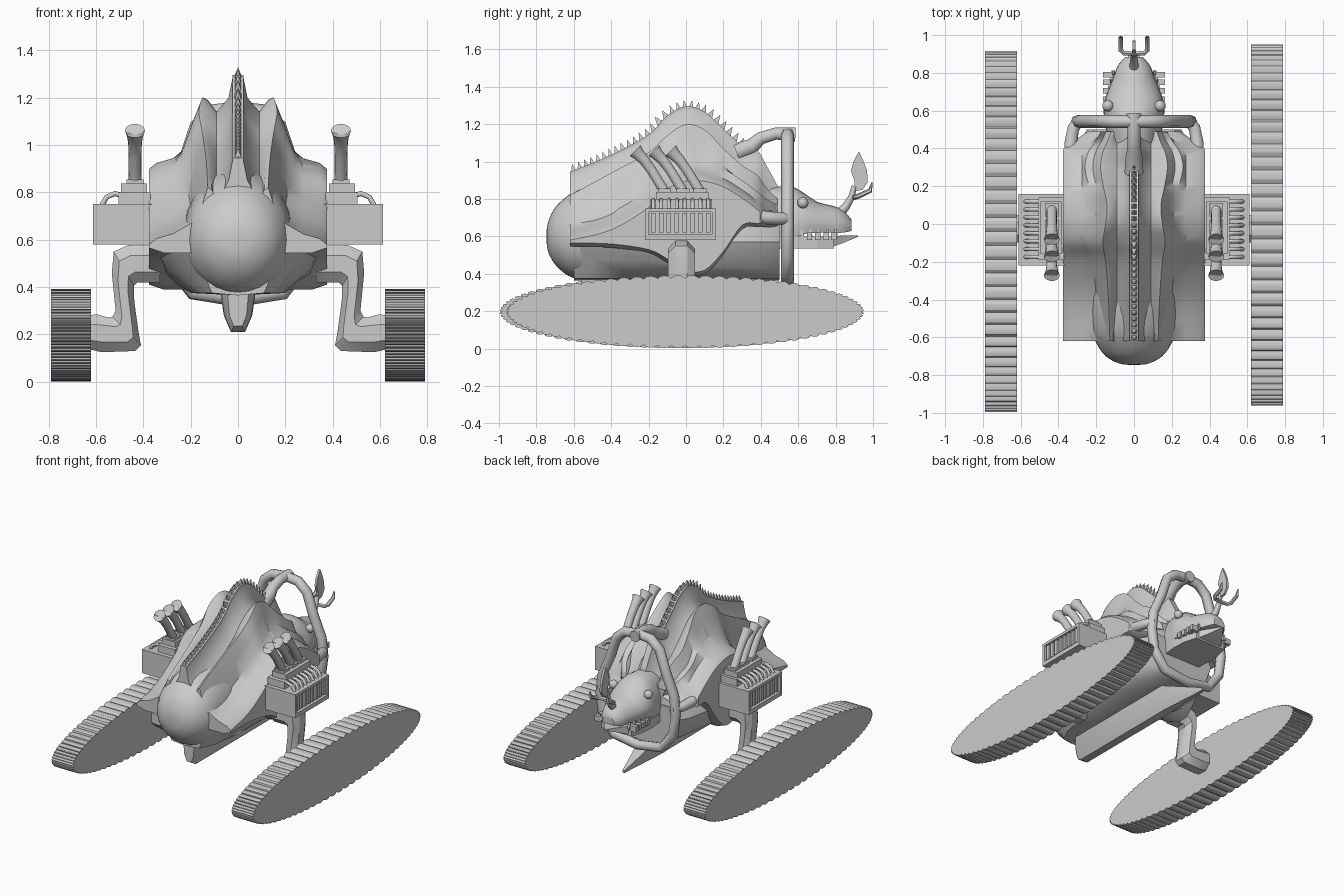
import bpy, bmesh, math
from mathutils import Vector

if "Cube" in bpy.data.objects:
    bpy.data.objects.remove(bpy.data.objects["Cube"])

mat = bpy.data.materials.new("light_grey")
mat.diffuse_color = (0.6, 0.6, 0.6, 1)
mat.use_nodes = True
mat.node_tree.nodes["Principled BSDF"].inputs["Base Color"].default_value = mat.diffuse_color


def make(name, verts, faces, angle=35):
    bm = bmesh.new()
    vs = [bm.verts.new(v) for v in verts]
    for f in faces:
        bm.faces.new([vs[i] for i in f])
    bmesh.ops.recalc_face_normals(bm, faces=bm.faces)
    me = bpy.data.meshes.new(name)
    bm.to_mesh(me)
    bm.free()
    ob = bpy.data.objects.new(name, me)
    bpy.context.collection.objects.link(ob)
    me.materials.append(mat)
    bpy.ops.object.select_all(action='DESELECT')
    ob.select_set(True)
    bpy.context.view_layer.objects.active = ob
    if angle:
        bpy.ops.object.shade_smooth_by_angle(angle=math.radians(angle))
    return ob


def loft(name, rings, angle=35, loop=False):
    """Skin equal-length closed rings, with end caps unless looped."""
    n, m = len(rings[0]), len(rings)
    verts = [p for r in rings for p in r]
    faces = []
    for i in range(m if loop else m - 1):
        a, b = i * n, (i + 1) % m * n
        faces += [(a + j, a + (j + 1) % n, b + (j + 1) % n, b + j) for j in range(n)]
    if not loop:
        faces += [tuple(range(n)), tuple(range((m - 1) * n, m * n))]
    return make(name, verts, faces, angle)


def tube(name, pts, radii, sides=10, loop=False, side_axis=(1, 0, 0)):
    """Round bar along a path with a radius at each point."""
    pts = [Vector(p) for p in pts]
    n, rings = len(pts), []
    for i, p in enumerate(pts):
        a = pts[(i - 1) % n] if loop or i else p
        b = pts[(i + 1) % n] if loop or i < n - 1 else p
        t = (b - a).normalized()
        u = Vector(side_axis)
        u = (u - t * u.dot(t)).normalized()
        w = t.cross(u)
        r = radii[i] if isinstance(radii, (list, tuple)) else radii
        rings.append([p + r * (u * math.cos(k * math.tau / sides) + w * math.sin(k * math.tau / sides))
                      for k in range(sides)])
    return loft(name, rings, 50, loop)


def box(name, x0, x1, y0, y1, z0, z1):
    return loft(name, [[(x0, y, z0), (x1, y, z0), (x1, y, z1), (x0, y, z1)] for y in (y0, y1)], 0)


def smooth_rows(rows, steps):
    """Catmull-Rom interpolation of a table of stations."""
    out = []
    for i in range(len(rows) - 1):
        p = [rows[max(i - 1, 0)], rows[i], rows[i + 1], rows[min(i + 2, len(rows) - 1)]]
        for s in range(steps):
            t = s / steps
            out.append([0.5 * (2 * b + (c - a) * t + (2 * a - 5 * b + 4 * c - d) * t * t
                               + (3 * b - a - 3 * c + d) * t ** 3) for a, b, c, d in zip(*p)])
    return out + [list(rows[-1])]


def mirrored(y, half):
    """Closed ring from a right half listed top to bottom, both ends on x = 0."""
    return [(x, y, z) for x, z in half] + [(-x, y, z) for x, z in half[-2:0:-1]]


# Ridged shell: y, centre ridge, side ridge, shoulder, lower edge, ridge spread
shell = smooth_rows([
    (-.62, .94, .82, .605, .565, .85), (-.4, 1.03, .94, .66, .56, .9), (-.2, 1.14, 1.05, .78, .53, 1),
    (-.1, 1.24, 1.14, .88, .48, 1.1), (0, 1.29, 1.20, .92, .42, 1), (.1, 1.26, 1.17, .92, .42, .95),
    (.2, 1.17, 1.07, .89, .52, 1.08), (.3, 1.08, .98, .83, .66, 1.18), (.38, 1.06, .93, .77, .67, 1.1),
    (.43, .98, .86, .73, .67, .95), (.49, .87, .8, .7, .665, .8)], 4)
rings = []
for y, zr, zt, zs, zl, k in shell:
    w = .375 - .13 * max(0, (y - .4) / .09)
    rings.append(mirrored(y, [(0, zr), (.022, zr), (.04, zr - .09), (.09, zt - .06), (.13 * k, zt - .01),
                              (.15 * k, zt), (.185 * k, zt - .09), (.22 * k, zs + .07), (w - .1, zs + .02),
                              (w - .03, zs), (w, zs - .025), (w, zl), (w - .06, zl - .02), (0, zl - .02)]))
loft("ridged_shell", rings)

# Sloping belly below the shell: y, half width, side corner height
loft("belly", [mirrored(y, [(0, .66), (w - .04, .66), (w, .57), (w - .05, z), (w * .55, .375), (0, .365)])
               for y, w, z in ((-.6, .2, .47), (-.5, .29, .48), (-.25, .35, .47), (.15, .36, .44),
                               (.4, .31, .43), (.5, .25, .43))])

# Blunt rounded nose flowing back under the shell: y, half width, top, bottom
nose = smooth_rows([(-.746, .02, .62, .58), (-.738, .08, .675, .52), (-.7, .15, .755, .45), (-.63, .2, .82, .39),
                    (-.55, .225, .865, .37), (-.4, .235, .9, .365), (-.2, .23, .9, .365)], 3)
loft("nose_bulb", [[(w * math.cos(b), y, .6 + ((zt - .6) if math.sin(b) > 0 else (.6 - zb)) * math.sin(b))
                    for b in [j * math.tau / 28 for j in range(28)]] for y, w, zt, zb in nose], 40)

# Keel with a pointed tail
loft("keel", [[(sx * w, y, z) for sx, z in ((-1, .38), (-.8, .28), (-.4, zb), (.4, zb), (.8, .28), (1, .38))]
              for y, w, zb in ((-.56, .045, .235), (-.52, .072, .21), (.35, .075, .21))]
     + [[(sx * .008, .71, .21 + i) for sx, i in ((-1, .02), (-1, .01), (-.5, 0), (.5, 0), (1, .01), (1, .02))]])

# Spine strip and spikes along the centre ridge
spine = [r for r in shell if r[0] < .31]
loft("spine_strip", [[(-.024, y, zr - .05), (.024, y, zr - .05), (.024, y, zr + .006), (-.024, y, zr + .006)]
                     for y, zr, *_ in spine])
verts, faces = [], []
for i in range(28):
    y = -.6 + i * .033
    j = max(q for q in range(len(shell) - 1) if shell[q][0] <= y)
    a, b = shell[j], shell[j + 1]
    slope = (b[1] - a[1]) / (b[0] - a[0])
    z = a[1] + slope * (y - a[0])
    o = len(verts)
    verts += [(x, y + d, z + d * slope) for x, d in ((-.015, -.013), (.015, -.013), (.015, .013), (-.015, .013))]
    verts.append((0, y - slope * .025, z + .04))
    faces += [(o, o + 1, o + 4), (o + 1, o + 2, o + 4), (o + 2, o + 3, o + 4), (o + 3, o, o + 4),
              (o, o + 3, o + 2, o + 1)]
make("spine_spikes", verts, faces, 0)

# Hoop around the neck, with struts to the shell
half = [(0, 1.15), (.1, 1.14), (.17, 1.08), (.22, .93), (.285, .78), (.3, .65), (.28, .5), (.19, .38), (0, .35)]
path = [(p[0], .543, p[2]) for p in mirrored(0, half)]
tube("neck_hoop", path, .034, 8, True, (0, 1, 0))
tube("hoop_top_strut", [(0, .27, 1.05), (0, .35, 1.08), (0, .4, 1.125), (0, .48, 1.15), (0, .585, 1.145)],
     [.05, .045, .036, .034, .04])
for s in (1, -1):
    tube("hoop_side_strut", [(s * .335, .34, .715), (s * .335, .43, .7), (s * .32, .51, .695), (s * .28, .555, .695)],
         [.038, .035, .033, .033], side_axis=(0, 0, 1))

# Head
head = smooth_rows([(.43, .14, .86, .56), (.55, .155, .87, .58), (.62, .162, .84, .61), (.7, .14, .785, .62),
                    (.78, .108, .765, .62), (.84, .085, .74, .62), (.885, .045, .69, .63)], 2)
loft("head", [[(w * math.cos(a), y, zb + (zt - zb) * (.25 + .75 * math.sin(a))) for a in
               [i * math.pi / 12 for i in range(13)]] + [(-w * .9, y, zb), (w * .9, y, zb)]
              for y, w, zt, zb in head], 40)

# Lower jaw and pointed chin
loft("lower_jaw", [[(-w, y, .535), (w, y, .535), (w, y, .6), (-w, y, .6)] for y, w in
                   ((.48, .14), (.6, .152), (.7, .145), (.79, .12))], 0)
loft("chin_point", [[(-w, y, z0), (w, y, z0), (w, y, z1), (-w, y, z1)] for y, w, z0, z1 in
                    ((.77, .11, .54, .6), (.84, .06, .565, .605), (.92, .008, .598, .606))], 0)

for s in (1, -1):
    # Eyes and teeth
    bpy.ops.mesh.primitive_uv_sphere_add(segments=16, ring_count=8, radius=.03, location=(s * .138, .625, .78))
    eye = bpy.context.object
    eye.name = "eye"
    eye.data.materials.append(mat)
    bpy.ops.object.shade_smooth()
    for i in range(5):
        y, x = .62 + i * .045, s * (.146 - .009 * i)
        loft("tooth", [[(x + a, y + b, .595) for a, b in ((-.01, -.012), (.01, -.012), (.01, .012), (-.01, .012))],
                       [(x + a, y + b, .64) for a, b in ((-.006, -.005), (.006, -.005), (.006, .005), (-.006, .005))]], 0)
    for y in (.66, .705, .75, .79):
        box("jaw_stud", min(s * .11, s * .165), max(s * .11, s * .165), y - .014, y + .014, .58, .62)
    # Forked snout claw
    tube("claw_prong", [(0, .9, .81), (s * .055, .905, .81), (s * .07, .92, .815), (s * .07, .985, .845),
                        (s * .07, .995, .89)], [.014, .014, .014, .013, .003], 6, side_axis=(0, 0, 1))

# Snout horn carrying an upright blade
tube("snout_horn", [(0, .81, .71), (0, .855, .76), (0, .885, .81), (0, .9, .87)], [.03, .022, .018, .014], 8)
blade = [(.9, .84), (.945, .85), (.972, .89), (.968, .95), (.95, 1.0), (.925, 1.055), (.895, 1.0), (.882, .95),
         (.9, .9)]
loft("snout_blade", [[(x, y, z) for y, z in blade] for x in (-.008, .008)], 0)

for s in (1, -1):
    def sbox(name, a, b, *r):
        box(name, min(s * a, s * b), max(s * a, s * b), *r)

    # Engine block with a framed, barred side
    sbox("engine_block", .34, .585, -.22, .16, .58, .75)
    for y0, y1, z0, z1 in ((-.22, .16, .58, .61), (-.22, .16, .73, .75), (-.22, -.2, .61, .73), (.14, .16, .61, .73)):
        sbox("engine_frame", .585, .612, y0, y1, z0, z1)
    for i in range(8):
        y = -.175 + i * .042
        sbox("engine_bar", .585, .604, y - .012, y + .012, .62, .725)
        tube("fuel_pipe", [(s * .48, y, .785), (s * .52, y, .795), (s * .555, y, .78), (s * .575, y, .745)],
             .011, 8, side_axis=(0, 1, 0))
    sbox("engine_head", .37, .505, -.19, .14, .75, .8)
    sbox("engine_cover", .385, .495, -.16, .12, .8, .838)
    # Flared hollow stacks leaning forward
    for y in (-.115, -.015, .075):
        sbox("stack_base", .4, .47, y - .035, y + .035, .838, .855)
        x = s * .435
        tube("stack", [(x, y, .84), (x, y - .03, .89), (x, y - .07, .955), (x, y - .11, 1.01), (x, y - .14, 1.04),
                       (x, y - .157, 1.06), (x, y - .145, 1.045), (x, y - .12, 1.01)],
             [.028, .027, .027, .029, .034, .042, .03, .018], 14)
    # Bent leg: inner and outer corner of each cross-section, rounded front to back
    leg = [((.33, .42), (.33, .575)), ((.425, .42), (.465, .577)), ((.44, .405), (.525, .55)),
           ((.438, .34), (.533, .46)), ((.42, .21), (.517, .3)), ((.41, .155), (.53, .275)),
           ((.435, .13), (.55, .272)), ((.575, .125), (.595, .285)), ((.64, .14), (.64, .28))]
    rings = []
    for (xi, zi), (xo, zo) in leg:
        rings.append([(s * (xi + (xo - xi) * (.5 + .5 * c)), -.025 + .072 * d, zi + (zo - zi) * (.5 + .5 * c))
                      for c, d in ((-1, -.45), (-.45, -1), (.45, -1), (1, -.45), (1, .45), (.45, 1), (-.45, 1),
                                   (-1, .45))])
    loft("leg", rings, 30)

    # Lens-shaped scalloped track
    cy = -.005 if s > 0 else -.04

    def ring(x):
        pts = []
        for i in range(320):
            a = i * math.tau / 320
            bump = .014 * (1 - abs(math.sin(i * math.pi / 4)) ** .6)
            pts.append((s * x, cy + (.957 - bump) * math.cos(a), .197 + (.195 - bump) * math.sin(a)))
        return pts
    loft("track", [ring(.62), ring(.79)], 20)
